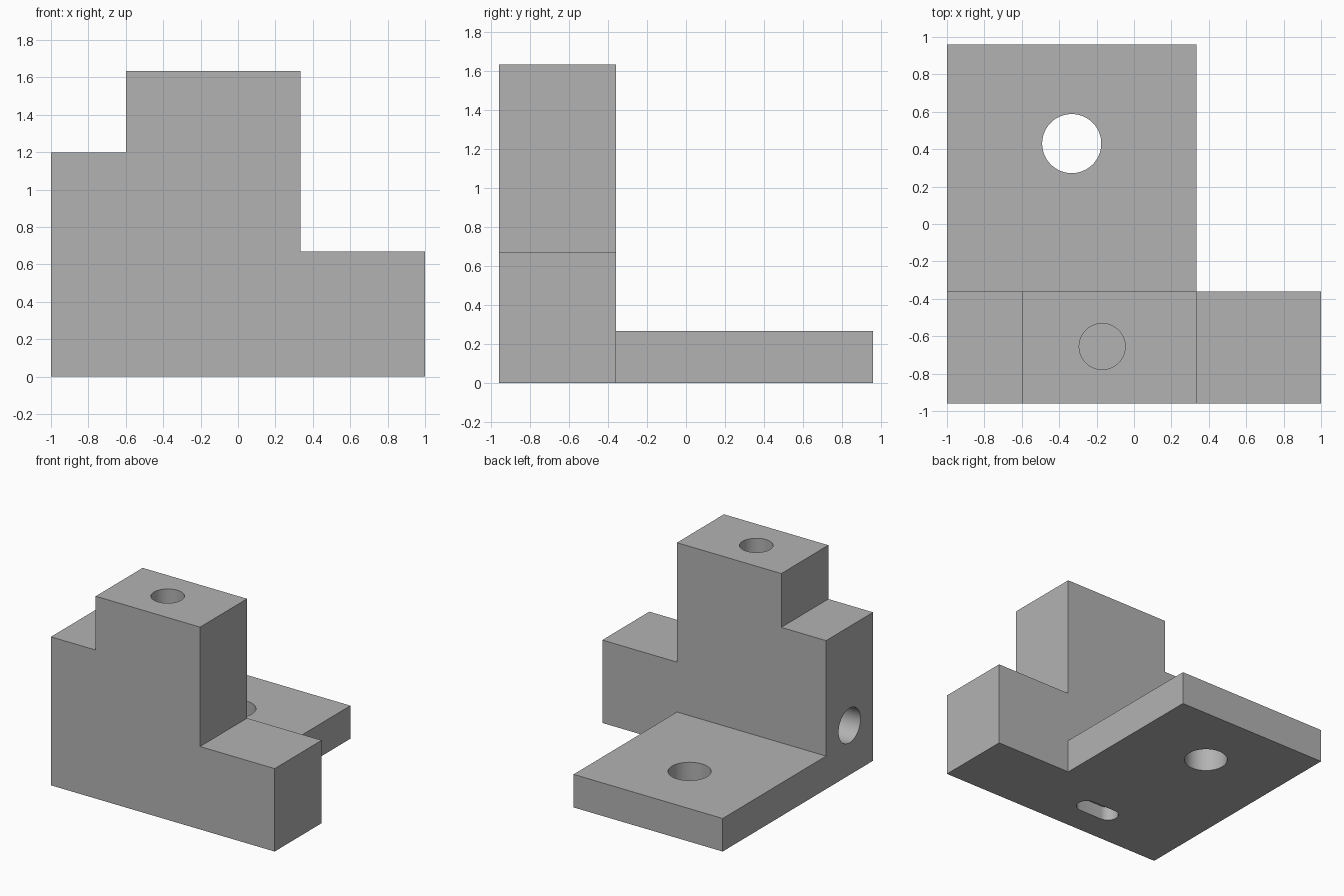
import bpy, bmesh, math
from mathutils import Matrix, Vector

cube = bpy.data.objects.get("Cube")
if cube:
    bpy.data.objects.remove(cube, do_unlink=True)

grey = bpy.data.materials.new("plain grey")
grey.use_nodes = True
COLOUR = (0.45, 0.45, 0.45, 1)
grey.diffuse_color = COLOUR
grey.node_tree.nodes["Principled BSDF"].inputs["Base Color"].default_value = COLOUR


def prism(name, outline, direction):
    """Solid made by sweeping a closed 3D outline along a direction."""
    bm = bmesh.new()
    face = bm.faces.new([bm.verts.new(p) for p in outline])
    swept = bmesh.ops.extrude_face_region(bm, geom=[face], use_keep_orig=True)
    moved = [v for v in swept["geom"] if isinstance(v, bmesh.types.BMVert)]
    bmesh.ops.translate(bm, verts=moved, vec=direction)
    bmesh.ops.recalc_face_normals(bm, faces=bm.faces)
    mesh = bpy.data.meshes.new(name)
    bm.to_mesh(mesh)
    bm.free()
    mesh.materials.append(grey)
    obj = bpy.data.objects.new(name, mesh)
    bpy.context.collection.objects.link(obj)
    return obj


def bore(name, centre, radius, direction, half_slot=0, sides=64):
    """Round cutter, or a slot stretched along x, starting at centre."""
    turn = Vector((0, 0, 1)).rotation_difference(Vector(direction)).to_matrix()
    ring = []
    for i in range(sides):
        a = 2 * math.pi * (i + 0.5) / sides
        p = Vector((radius * math.cos(a), radius * math.sin(a), 0))
        p.x += math.copysign(half_slot, p.x)
        ring.append(Vector(centre) + turn @ p)
    return prism(name, ring, direction)


def combine(target, other, operation):
    mod = target.modifiers.new(other.name, "BOOLEAN")
    mod.operation = operation
    mod.solver = "EXACT"
    mod.object = other
    bpy.context.view_layer.objects.active = target
    bpy.ops.object.modifier_apply(modifier=mod.name)
    bpy.data.objects.remove(other, do_unlink=True)


# Stepped upright block
FRONT, STEP, BACK = -0.96, -0.36, 0.96
profile = [(-1, 0), (1, 0), (1, 0.67), (0.333, 0.67),
           (0.333, 1.635), (-0.6, 1.635), (-0.6, 1.2), (-1, 1.2)]
bracket = prism("stepped_bracket", [(x, FRONT, z) for x, z in profile],
                (0, STEP - FRONT, 0))

# Base plate behind it
plate = prism("base_plate", [(-1, STEP, 0), (0.333, STEP, 0),
                             (0.333, BACK, 0), (-1, BACK, 0)], (0, 0, 0.267))
combine(bracket, plate, "UNION")

# Plate through hole, blind top hole, blind side hole, shallow slot below
for cutter in (
    bore("plate_hole", (-0.333, 0.43, -0.1), 0.158, (0, 0, 0.6)),
    bore("top_hole", (-0.17, -0.655, 1.75), 0.123, (0, 0, -0.85)),
    bore("side_hole", (-1.1, -0.66, 0.4), 0.14, (0.6, 0, 0)),
    bore("bottom_slot", (-0.2, -0.66, -0.1), 0.078, (0, 0, 0.21), 0.1),
):
    combine(bracket, cutter, "DIFFERENCE")

# Smooth bores, sharp block edges
bpy.ops.object.select_all(action="DESELECT")
bracket.select_set(True)
bpy.context.view_layer.objects.active = bracket
bpy.ops.object.shade_smooth_by_angle(angle=math.radians(30))
